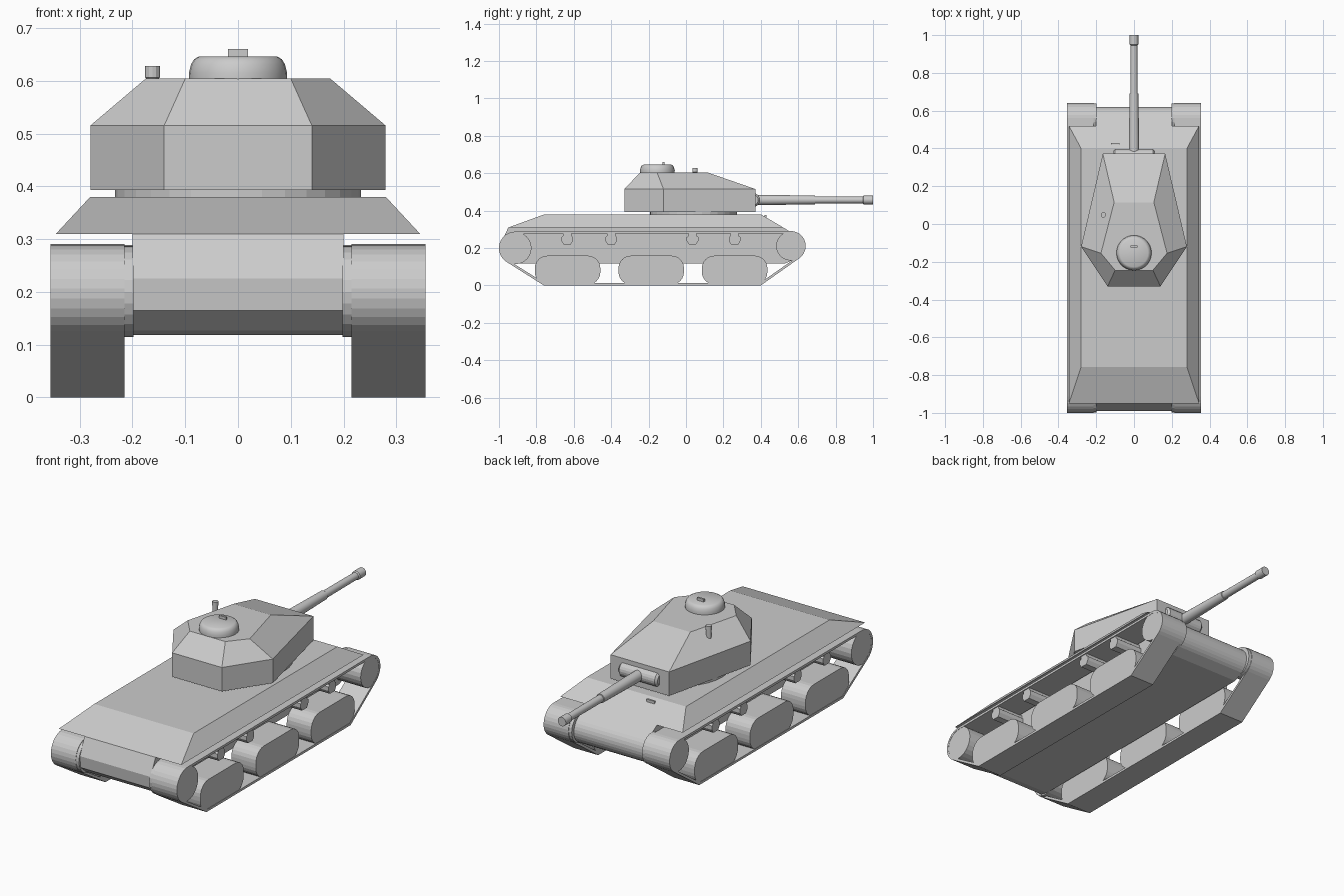
import bpy, bmesh
from math import sin, cos, pi, radians
from mathutils import Matrix, Vector

if "Cube" in bpy.data.objects:
    bpy.data.objects.remove(bpy.data.objects["Cube"])


def finish(name, bm, smooth=False):
    bmesh.ops.recalc_face_normals(bm, faces=bm.faces)
    me = bpy.data.meshes.new(name)
    bm.to_mesh(me)
    bm.free()
    ob = bpy.data.objects.new(name, me)
    bpy.context.collection.objects.link(ob)
    if smooth:
        bpy.ops.object.select_all(action='DESELECT')
        ob.select_set(True)
        bpy.context.view_layer.objects.active = ob
        bpy.ops.object.shade_smooth_by_angle(angle=radians(35))
    return ob


def loft(name, rings):
    """Join equal-length rings of points, capping both ends."""
    bm = bmesh.new()
    vs = [[bm.verts.new(p) for p in r] for r in rings]
    n = len(vs[0])
    for a, b in zip(vs, vs[1:]):
        for i in range(n):
            j = (i + 1) % n
            bm.faces.new((a[i], a[j], b[j], b[i]))
    bm.faces.new(vs[0])
    bm.faces.new(vs[-1])
    return finish(name, bm)


def prism(name, prof, x0, x1):
    """Extrude a (y, z) profile along x."""
    return loft(name, [[(x, y, z) for y, z in prof] for x in (x0, x1)])


def lathe(name, prof, centre, axis='Z', segs=24, smooth=False):
    """Spin (radius, height) rings around an axis through centre."""
    rot = {'Z': Matrix(), 'Y': Matrix.Rotation(-pi / 2, 4, 'X'),
           'X': Matrix.Rotation(pi / 2, 4, 'Y')}[axis]
    rings = [[rot @ Vector((r * cos(2 * pi * i / segs), r * sin(2 * pi * i / segs), h)) + Vector(centre)
              for i in range(segs)] for r, h in prof]
    ob = loft(name, rings)
    if smooth:
        bpy.context.view_layer.objects.active = ob
        ob.select_set(True)
        bpy.ops.object.shade_smooth_by_angle(angle=radians(35))
        ob.select_set(False)
    return ob


def box(name, centre, size):
    bm = bmesh.new()
    bmesh.ops.create_cube(bm, size=1, matrix=Matrix.Translation(centre) @ Matrix.Diagonal((*size, 1)))
    return finish(name, bm)


def arc(cy, cz, r, a0, a1, n):
    return [(cy + r * cos(radians(a0 + (a1 - a0) * i / n)),
             cz + r * sin(radians(a0 + (a1 - a0) * i / n))) for i in range(n + 1)]


# Lower hull with rounded nose
prism("lower_hull", [(-0.95, 0.31), (-0.99, 0.225), (-0.985, 0.165), (-0.94, 0.127), (-0.90, 0.118),
                     (0.53, 0.118)] + arc(0.545, 0.205, 0.075, -60, 58, 10) + [(0.52, 0.31)], -0.20, 0.20)

# Sloped upper deck
def deck_ring(w, y0, y1, z):
    return [(-w, y0, z), (w, y0, z), (w, y1, z), (-w, y1, z)]

loft("upper_deck", [deck_ring(0.345, -0.95, 0.52, 0.31), deck_ring(0.28, -0.757, 0.40, 0.38)])
box("driver_periscope", (-0.10, 0.425, 0.365), (0.045, 0.01, 0.022))

# Running gear, both sides
REAR, FRONT = (-0.912, 0.20, 0.088), (0.56, 0.211, 0.08)


def track_loop(t):
    (ay, az, ar), (by, bz, br) = REAR, FRONT
    return (arc(ay, az, ar - t, 90, 237.7, 12) + [(-0.76 + t / 2, t), (0.40 - t / 2, t)]
            + arc(by, bz, br - t, -54.8, 90, 12))


def track(name, x0, x1):
    bm = bmesh.new()
    loops = [[bm.verts.new((x, y, z)) for y, z in track_loop(t)]
             for x, t in ((x0, 0), (x1, 0), (x1, 0.012), (x0, 0.012))]
    n = len(loops[0])
    for k in range(4):
        a, b = loops[k], loops[(k + 1) % 4]
        for i in range(n):
            j = (i + 1) % n
            bm.faces.new((a[i], a[j], b[j], b[i]))
    finish(name, bm)


def rounded(cy, cz, hy, hz, r):
    pts = []
    for k, (sy, sz) in enumerate(((1, 1), (-1, 1), (-1, -1), (1, -1))):
        pts += arc(cy + sy * (hy - r), cz + sz * (hz - r), r, 90 * k, 90 * k + 90, 6)
    return pts


for side, s in (("right", 1), ("left", -1)):
    track(f"{side}_track", s * 0.215, s * 0.355)
    for part, (y, z, r) in (("drive_wheel", REAR), ("idler_wheel", FRONT)):
        prism(f"{side}_{part}", arc(y, z, r - 0.002, 0, 345, 23), s * 0.198, s * 0.354)
    for i, y in enumerate((-0.633, -0.186, 0.26)):
        prism(f"{side}_road_wheel_pair_{i + 1}", rounded(y, 0.082, 0.175, 0.077, 0.066), s * 0.215, s * 0.353)
    for i, y in enumerate((-0.635, -0.40, 0.035, 0.26)):
        half = [(0.022, 0.28), (0.022, 0.265), (0.031, 0.258), (0.031, 0.238), (0.019, 0.219)]
        prof = [(y + a, b) for a, b in half] + [(y - a, b) for a, b in reversed(half)]
        prism(f"{side}_return_roller_{i + 1}", prof, s * 0.198, s * 0.35)

# Turret ring and faceted turret
lathe("turret_ring", [(0.233, 0.375), (0.233, 0.397)], (0, 0.04, 0), segs=32)


def turret_ring(pts, z):
    return [(x, y, z) for x, y in pts] + [(-x, y, z) for x, y in reversed(pts)]


BASE = [(0.165, 0.372), (0.28, -0.12), (0.14, -0.33)]
ROOF = [(0.105, 0.115), (0.175, -0.155), (0.10, -0.245)]
loft("turret", [turret_ring(BASE, 0.393), turret_ring(BASE, 0.515), turret_ring(ROOF, 0.604)])

# Commander's hatch dome, handle and roof periscope
lathe("hatch_dome", [(0.092, 0.595), (0.093, 0.615), (0.089, 0.631), (0.083, 0.641), (0.074, 0.646)],
      (0, -0.153, 0), segs=28, smooth=True)
box("hatch_handle", (0, -0.12, 0.65), (0.038, 0.01, 0.02))
lathe("roof_periscope", [(0.012, 0.55), (0.012, 0.605), (0.014, 0.606), (0.014, 0.628)], (-0.162, 0.048, 0), segs=12)

# Mantlet and stepped gun barrel
lathe("gun_mantlet", [(0.028, -0.11), (0.038, -0.10), (0.038, 0.10), (0.028, 0.11)],
      (0, 0.358, 0.457), 'X', 20)
lathe("gun_barrel", [(0.027, 0.36), (0.027, 0.45), (0.023, 0.69), (0.019, 0.691), (0.018, 0.945),
                     (0.023, 0.95), (0.023, 1.0)], (0, 0, 0.457), 'Y', 20, smooth=True)
